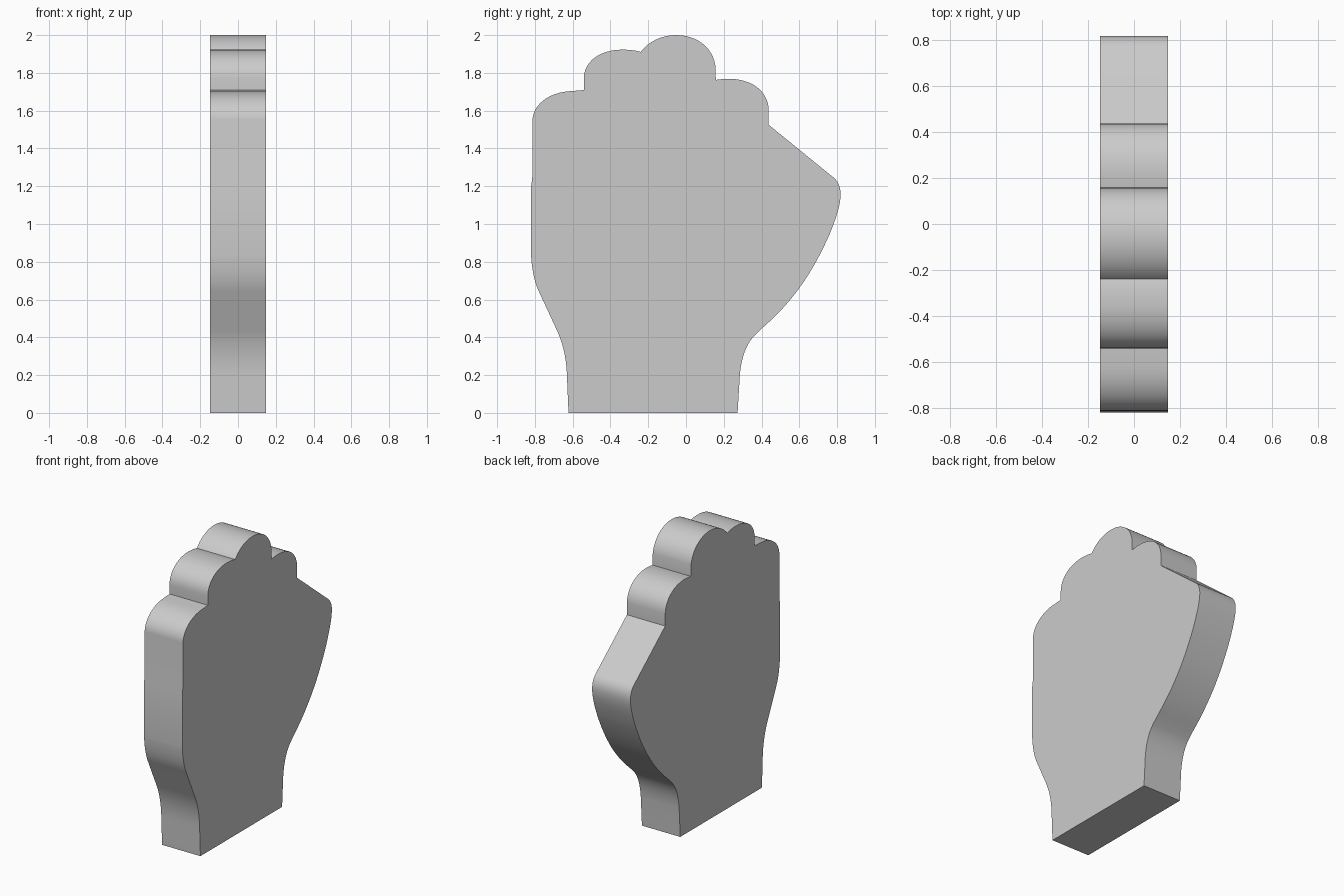
import bpy, bmesh
from mathutils import Vector
from mathutils.geometry import interpolate_bezier

if "Cube" in bpy.data.objects:
    bpy.data.objects.remove(bpy.data.objects["Cube"])

HALF = 0.147
START = (-0.622, 0.0)
# Outline in y,z: a lone point is a straight edge, a triple is a bezier (handle, handle, end)
OUTLINE = [
    # wrist and thumb side
    [(0.273, 0)],
    [(0.285, 0.20)],
    [(0.293, 0.29), (0.315, 0.35), (0.35, 0.395)],
    [(0.39, 0.44), (0.43, 0.47), (0.475, 0.515)],
    [(0.62, 0.66), (0.70, 0.81), (0.76, 0.945)],
    [(0.79, 1.02), (0.815, 1.09), (0.818, 1.145)],
    [(0.822, 1.20), (0.80, 1.235), (0.77, 1.255)],
    # four knuckles
    [(0.438, 1.525)],
    [(0.438, 1.61)],
    [(0.43, 1.72), (0.32, 1.79), (0.158, 1.763)],
    [(0.155, 1.84)],
    [(0.14, 1.94), (0.05, 2.0), (-0.05, 2.0)],
    [(-0.13, 2.0), (-0.20, 1.965), (-0.24, 1.911)],
    [(-0.27, 1.92), (-0.30, 1.923), (-0.34, 1.923)],
    [(-0.45, 1.923), (-0.54, 1.865), (-0.541, 1.77)],
    [(-0.541, 1.709)],
    [(-0.617, 1.703)],
    [(-0.73, 1.695), (-0.81, 1.63), (-0.813, 1.55)],
    # little finger side and heel of the hand
    [(-0.814, 1.24)],
    [(-0.82, 1.20)],
    [(-0.82, 0.83)],
    [(-0.815, 0.76), (-0.805, 0.70), (-0.78, 0.645)],
    [(-0.68, 0.43)],
    [(-0.645, 0.35), (-0.632, 0.27), (-0.63, 0.19)],
]


def outline_points():
    pts = [Vector(START)]
    for seg in OUTLINE:
        if len(seg) == 1:
            pts.append(Vector(seg[0]))
        else:
            h1, h2, end = map(Vector, seg)
            pts += interpolate_bezier(pts[-1], h1, h2, end, 13)[1:]
    return pts


# Raised fist: outline extruded across its thickness
bm = bmesh.new()
face = bm.faces.new([bm.verts.new((-HALF, p[0], p[1])) for p in outline_points()])
ext = bmesh.ops.extrude_face_region(bm, geom=[face], use_keep_orig=True)
bmesh.ops.translate(bm, vec=(2 * HALF, 0, 0),
                    verts=[g for g in ext["geom"] if isinstance(g, bmesh.types.BMVert)])
bmesh.ops.recalc_face_normals(bm, faces=bm.faces)
mesh = bpy.data.meshes.new("raised_fist")
bm.to_mesh(mesh)
bm.free()
fist = bpy.data.objects.new("raised_fist", mesh)
bpy.context.collection.objects.link(fist)

# Smooth curved sides, sharp rims
bpy.context.view_layer.objects.active = fist
fist.select_set(True)
bpy.ops.object.shade_smooth_by_angle(angle=0.52)
